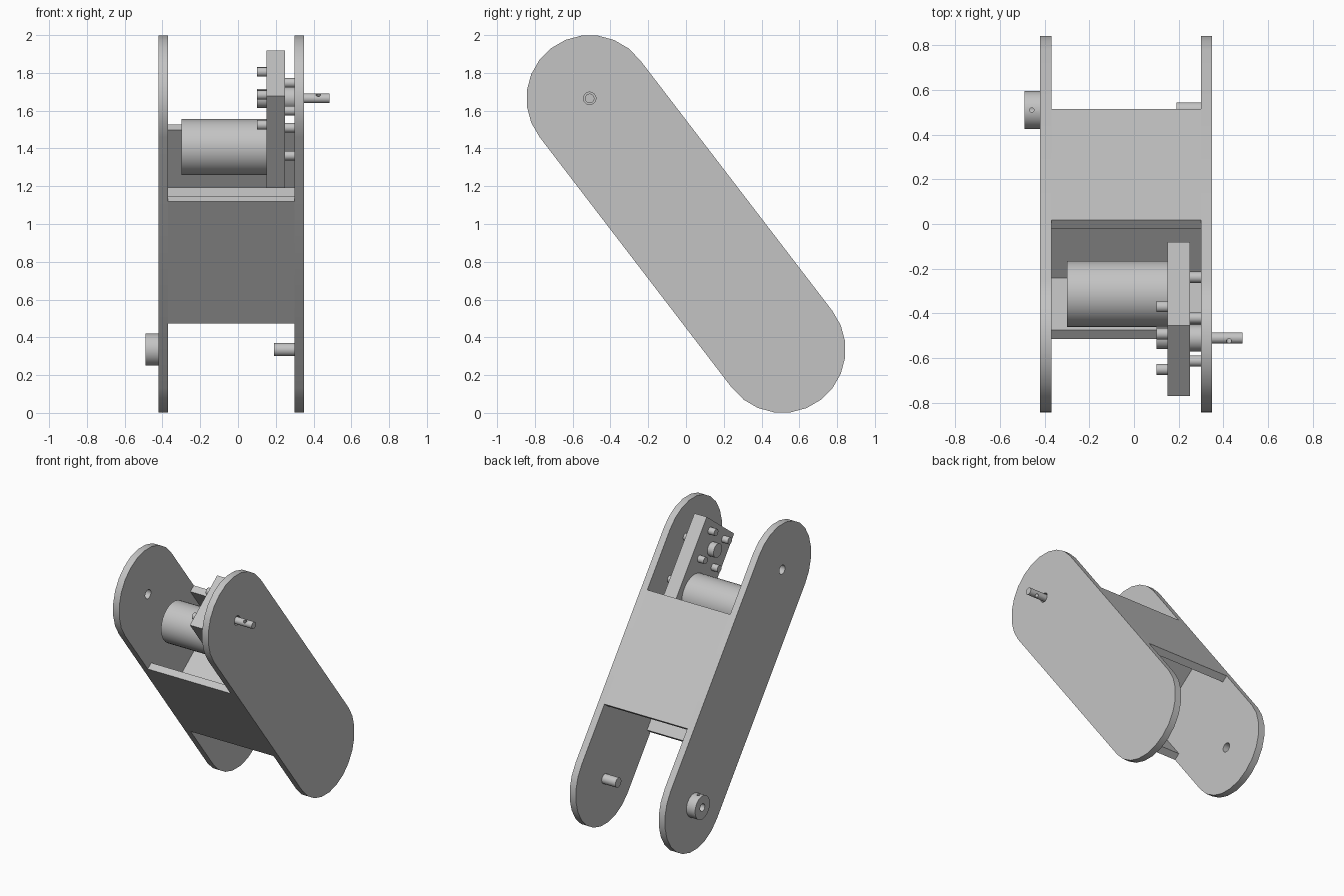
import bpy, bmesh, math
from mathutils import Matrix, Vector

if "Cube" in bpy.data.objects:
    bpy.data.objects.remove(bpy.data.objects["Cube"])

# Arm frame: origin on the upper pivot, Y runs down the arm, Z out of its back face
TILT = math.atan2(-1.33, 1.02)
ARM = Matrix.Translation((0, -0.51, 1.665)) @ Matrix.Rotation(TILT, 4, 'X')
SPAN = 1.676      # distance between pivots
R = 0.335         # plate end radius

grey = bpy.data.materials.new("plain grey")
grey.diffuse_color = (0.55, 0.55, 0.55, 1)
grey.use_nodes = True
grey.node_tree.nodes["Principled BSDF"].inputs["Base Color"].default_value = grey.diffuse_color


def finish(name, bm):
    """Turn a bmesh in the arm frame into a world-space object."""
    bmesh.ops.recalc_face_normals(bm, faces=bm.faces)
    bm.transform(ARM)
    me = bpy.data.meshes.new(name)
    bm.to_mesh(me)
    bm.free()
    me.materials.append(grey)
    ob = bpy.data.objects.new(name, me)
    bpy.context.collection.objects.link(ob)
    return ob


def prism(name, x0, x1, outline):
    """Extrude a (y, z) outline from x0 to x1."""
    bm = bmesh.new()
    face = bm.faces.new([bm.verts.new((x0, y, z)) for y, z in outline])
    new = bmesh.ops.extrude_face_region(bm, geom=[face])["geom"]
    verts = [v for v in new if isinstance(v, bmesh.types.BMVert)]
    bmesh.ops.translate(bm, verts=verts, vec=(x1 - x0, 0, 0))
    return finish(name, bm)


def box(name, x0, x1, y0, y1, z0, z1):
    return prism(name, x0, x1, [(y0, z0), (y1, z0), (y1, z1), (y0, z1)])


def rod(name, x0, x1, r, y=0, z=0, n=24):
    """Cylinder along x."""
    a = [2 * math.pi * i / n for i in range(n)]
    return prism(name, x0, x1, [(y + r * math.cos(t), z + r * math.sin(t)) for t in a])


def drill(ob, cutter):
    """Cut one object out of another and drop the cutter."""
    mod = ob.modifiers.new("hole", 'BOOLEAN')
    mod.operation, mod.solver, mod.object = 'DIFFERENCE', 'EXACT', cutter
    bpy.context.view_layer.objects.active = ob
    bpy.ops.object.modifier_apply(modifier=mod.name)
    bpy.data.objects.remove(cutter)


def cross_drill(ob, start, direction, depth, r):
    """Radial hole from a world-space start point."""
    d = Vector(direction).normalized()
    bm = bmesh.new()
    bmesh.ops.create_cone(bm, cap_ends=True, segments=16, radius1=r, radius2=r, depth=depth)
    rot = d.to_track_quat('Z', 'Y').to_matrix().to_4x4()
    bm.transform(ARM.inverted() @ Matrix.Translation(Vector(start) + d * depth / 2) @ rot)
    drill(ob, finish("cutter", bm))


# Side plates with rounded ends
N = 12
stadium = [(-R * math.sin(math.pi * i / N), R * math.cos(math.pi * i / N)) for i in range(N + 1)]
stadium += [(SPAN + R * math.sin(math.pi * i / N), -R * math.cos(math.pi * i / N)) for i in range(N + 1)]
left = prism("left_side_plate", -0.42, -0.37, stadium)
right = prism("right_side_plate", 0.30, 0.35, stadium)
drill(left, rod("cutter", -0.5, -0.3, 0.033))
drill(left, rod("cutter", -0.5, -0.3, 0.033, SPAN))
drill(right, rod("cutter", 0.2, 0.4, 0.033))

# Cross panels and the bulkhead joining them
MID, HALF = SPAN / 2, 0.407
box("back_panel", -0.37, 0.30, MID - HALF, MID + HALF, R - 0.05, R)
box("front_panel", -0.37, 0.30, MID - HALF, MID + HALF, -R, -R + 0.05)
box("bulkhead", -0.37, 0.30, MID - 0.025, MID + 0.025, -R + 0.05, R - 0.05)

# Geared motor
GEAR = 0.139
box("gearbox", 0.15, 0.25, GEAR - 0.307, GEAR + 0.307, -0.199, 0.199)
rod("motor", -0.30, 0.15, 0.148, 0.325, n=32)
rod("inner_boss", 0.10, 0.15, 0.05)
rod("output_boss", 0.25, 0.30, 0.06)
for i, (sy, sz) in enumerate([(-1, -1), (-1, 1), (1, -1), (1, 1)]):
    rod(f"gearbox_bolt_{i + 1}", 0.10, 0.15, 0.025, sy * 0.1, sz * 0.1, 16)
    rod(f"standoff_{i + 1}", 0.25, 0.30, 0.025, GEAR + sy * 0.15, sz * 0.121, 16)

# Output shaft with a cross hole
shaft = rod("output_shaft", 0.25, 0.485, 0.025)
up_arm = ARM.to_3x3() @ Vector((0, -1, 0))
cross_drill(shaft, ARM @ Vector((0.425, 0.06, 0)), up_arm, 0.12, 0.012)

# Lower pivot pin and the shaft collar opposite
rod("pivot_pin", 0.19, 0.30, 0.035, SPAN)
collar = rod("shaft_collar", -0.49, -0.42, 0.085, SPAN, n=32)
drill(collar, rod("cutter", -0.6, -0.3, 0.027, SPAN))
cross_drill(collar, (-0.457, 0.51, 0.335), (0, 0, 1), 0.15, 0.01)

# Smooth round surfaces, keep hard edges
bpy.ops.object.select_all(action='SELECT')
bpy.context.view_layer.objects.active = left
bpy.ops.object.shade_smooth_by_angle(angle=math.radians(30))
